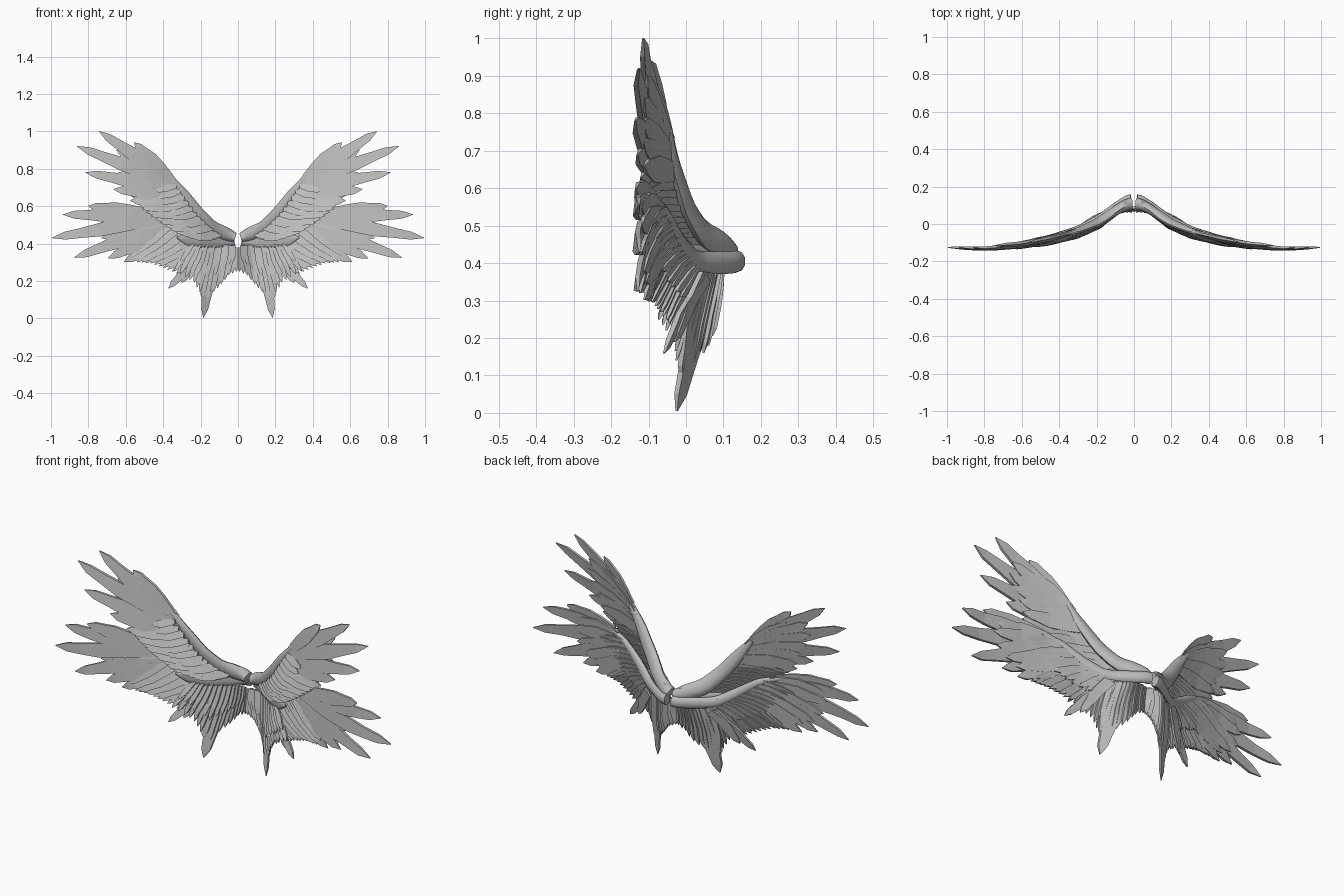
import bpy
import bmesh
import math
from mathutils import Vector

cube = bpy.data.objects.get("Cube")
if cube:
    bpy.data.objects.remove(cube, do_unlink=True)

# One plain grey for everything
grey = bpy.data.materials.new("feather grey")
grey.use_nodes = True
colour = (0.5, 0.5, 0.5, 1)
grey.diffuse_color = colour
grey.node_tree.nodes["Principled BSDF"].inputs["Base Color"].default_value = colour

# Sweep of the wings seen from above: (x, y)
SWEEP = [(-0.1, 0.13), (0.04, 0.115), (0.1, 0.08), (0.2, 0.008), (0.3, -0.042),
         (0.45, -0.09), (0.6, -0.122), (0.8, -0.144), (1.1, -0.13)]


def sweep(x):
    for (xa, ya), (xb, yb) in zip(SWEEP, SWEEP[1:]):
        if x <= xb:
            return ya + (yb - ya) * (x - xa) / (xb - xa)
    return SWEEP[-1][1]


def upper_sheet(x, z):
    return sweep(x) + 0.07 * (z - 0.7)


def lower_sheet(x, z):
    return sweep(x) + 0.01


def tail_sheet(x, z):
    return min(sweep(x), 0.09) - 0.13 * max(0, 0.38 - z)


def along(points, t):
    """Point at fraction t of a polyline with evenly weighted spans."""
    s = min(max(t, 0), 1) * (len(points) - 1)
    i = min(int(s), len(points) - 2)
    return Vector(points[i]).lerp(Vector(points[i + 1]), s - i)


def loft(bm, rings):
    """Skin a row of vertex rings and cap both ends."""
    rings = [[bm.verts.new(p) for p in ring] for ring in rings]
    n = len(rings[0])
    for a, b in zip(rings, rings[1:]):
        for i in range(n):
            j = (i + 1) % n
            bm.faces.new((a[i], a[j], b[j], b[i]))
    bm.faces.new(rings[0][::-1])
    bm.faces.new(rings[-1])


def finish(bm, name, smooth=False):
    """Turn the bmesh into a mirrored object."""
    bmesh.ops.recalc_face_normals(bm, faces=bm.faces)
    mesh = bpy.data.meshes.new(name)
    bm.to_mesh(mesh)
    bm.free()
    mesh.materials.append(grey)
    obj = bpy.data.objects.new(name, mesh)
    bpy.context.collection.objects.link(obj)
    obj.modifiers.new("mirror", "MIRROR").use_mirror_merge = False
    if smooth:
        bpy.context.view_layer.objects.active = obj
        obj.select_set(True)
        bpy.ops.object.shade_smooth_by_angle(angle=math.radians(40))
        obj.select_set(False)


# Half width of a feather along its length
BLADE = [(0, 0.6), (0.3, 0.9), (0.55, 1), (0.72, 0.75), (0.88, 0.58), (1, 0.04)]


def feather(bm, root, tip, half, sheet, offset, tilt, thick=0.007):
    root, tip = Vector(root), Vector(tip)
    d = (tip - root).normalized()
    side = Vector((-d.y, d.x))
    rings = []
    for t, w in BLADE:
        ring = []
        for s, k in ((-1, -1), (1, -1), (1, 1), (-1, 1)):
            p = root.lerp(tip, t) + side * half * w * s
            # tilt makes neighbours overlap like shingles
            y = sheet(p.x, p.y) + offset + k * thick * min(1, w + 0.3) + s * tilt * w
            ring.append((max(p.x, 0), y, p.y))
        rings.append(ring)
    loft(bm, rings)


def fan(name, roots, tips, half, sheet, offset=0, count=None, tilt=0.004):
    """Row of feathers from one polyline to another."""
    bm = bmesh.new()
    count = count or len(tips)
    for i in range(count):
        t = i / (count - 1)
        feather(bm, along(roots, t), along(tips, t), half, sheet,
                offset + 0.002 * (i % 2), tilt)
    finish(bm, name)


def arm(name, path, sheet, offset, depth, steps=14):
    """Tapered rounded limb; path holds (x, z, half width)."""
    bm = bmesh.new()
    rings = []
    for i in range(steps + 1):
        t = i / steps
        e = 0.5 / steps
        p = (along(path, t - e) + along(path, t) + along(path, t + e)) / 3
        d = along(path, t + 2 * e) - along(path, t - 2 * e)
        side = Vector((-d.y, d.x)).normalized()
        y = sheet(p.x, p.y) + offset
        deep = depth * (1 - 0.6 * t)
        ring = []
        for k in range(10):
            a = math.tau * k / 10
            q = p.xy + side * p.z * math.cos(a)
            ring.append((max(q.x, 0.008), y + deep * math.sin(a), q.y))
        rings.append(ring)
    loft(bm, rings)
    finish(bm, name, smooth=True)


# Upper wing
UPPER_ARM = [(0.012, 0.43, 0.026), (0.07, 0.45, 0.04), (0.14, 0.48, 0.04),
             (0.22, 0.565, 0.036), (0.29, 0.66, 0.031), (0.365, 0.76, 0.012)]
arm("upper_wing_arm", UPPER_ARM, upper_sheet, 0.008, 0.034)
fan("upper_primary_feathers", [(0.36, 0.75), (0.32, 0.7), (0.27, 0.62)],
    [(0.555, 0.94), (0.742, 1.0), (0.86, 0.92), (0.815, 0.78), (0.665, 0.69), (0.575, 0.63)],
    0.036, upper_sheet)
fan("upper_filler_feathers", [(0.35, 0.735), (0.28, 0.64)],
    [(0.56, 0.88), (0.65, 0.9), (0.66, 0.84), (0.64, 0.78), (0.6, 0.72), (0.58, 0.66)],
    0.036, upper_sheet, 0.007)
fan("upper_secondary_feathers", [(0.1, 0.44), (0.22, 0.53), (0.3, 0.66)],
    [(0.24, 0.43), (0.34, 0.46), (0.43, 0.52), (0.51, 0.58), (0.56, 0.63)],
    0.022, upper_sheet, -0.003, 14, 0.008)
fan("upper_covert_feathers", [(0.09, 0.45), (0.21, 0.54), (0.33, 0.71)],
    [(0.2, 0.43), (0.3, 0.49), (0.39, 0.56), (0.44, 0.68)],
    0.019, upper_sheet, -0.01, 12, 0.008)

# Lower wing
LOWER_ARM = [(0.012, 0.405, 0.03), (0.1, 0.4, 0.03), (0.2, 0.405, 0.028),
             (0.3, 0.47, 0.024), (0.4, 0.54, 0.018), (0.53, 0.58, 0.008)]
arm("lower_wing_arm", LOWER_ARM, lower_sheet, 0.007, 0.025)
fan("lower_primary_feathers", [(0.48, 0.565), (0.4, 0.52), (0.3, 0.45)],
    [(0.8, 0.6), (0.935, 0.555), (0.995, 0.43), (0.875, 0.325), (0.695, 0.322), (0.61, 0.303)],
    0.036, lower_sheet)
fan("lower_filler_feathers", [(0.45, 0.55), (0.3, 0.46)],
    [(0.73, 0.55), (0.75, 0.5), (0.73, 0.43), (0.68, 0.38), (0.62, 0.35)],
    0.038, lower_sheet, 0.007)
fan("lower_secondary_feathers", [(0.16, 0.39), (0.24, 0.42), (0.36, 0.49)],
    [(0.33, 0.24), (0.4, 0.27), (0.47, 0.295), (0.54, 0.3), (0.57, 0.33)],
    0.019, lower_sheet, -0.004, 13, 0.008)
fan("lower_covert_feathers", [(0.15, 0.4), (0.25, 0.43), (0.42, 0.54)],
    [(0.28, 0.31), (0.4, 0.36), (0.5, 0.42), (0.59, 0.5)],
    0.02, lower_sheet, 0.008, 12, 0.006)
COVER = [(0.02, 0.415, 0.024), (0.1, 0.412, 0.038), (0.2, 0.412, 0.038),
         (0.27, 0.42, 0.03), (0.33, 0.435, 0.004)]
arm("front_cover_plate", COVER, lower_sheet, -0.02, 0.013)

# Tail wing hanging below
fan("tail_feathers", [(0.008, 0.38), (0.25, 0.39)],
    [(0.008, 0.25), (0.05, 0.23), (0.09, 0.18), (0.13, 0.14), (0.165, 0.09),
     (0.205, 0.14), (0.235, 0.19), (0.28, 0.22), (0.34, 0.25)],
    0.016, tail_sheet, 0, 17, 0.008)
fan("tail_covert_feathers", [(0.02, 0.39), (0.24, 0.4)],
    [(0.03, 0.3), (0.1, 0.24), (0.17, 0.2), (0.24, 0.25), (0.31, 0.3)],
    0.014, tail_sheet, -0.009, 13, 0.007)
fan("long_tail_feathers", [(0.13, 0.37), (0.16, 0.37)], [(0.185, 0.005), (0.185, 0.09)],
    0.032, tail_sheet, 0.005)
fan("rear_tail_feathers", [(0.18, 0.36), (0.2, 0.37)], [(0.372, 0.16), (0.3, 0.19)],
    0.026, tail_sheet, 0.035)
